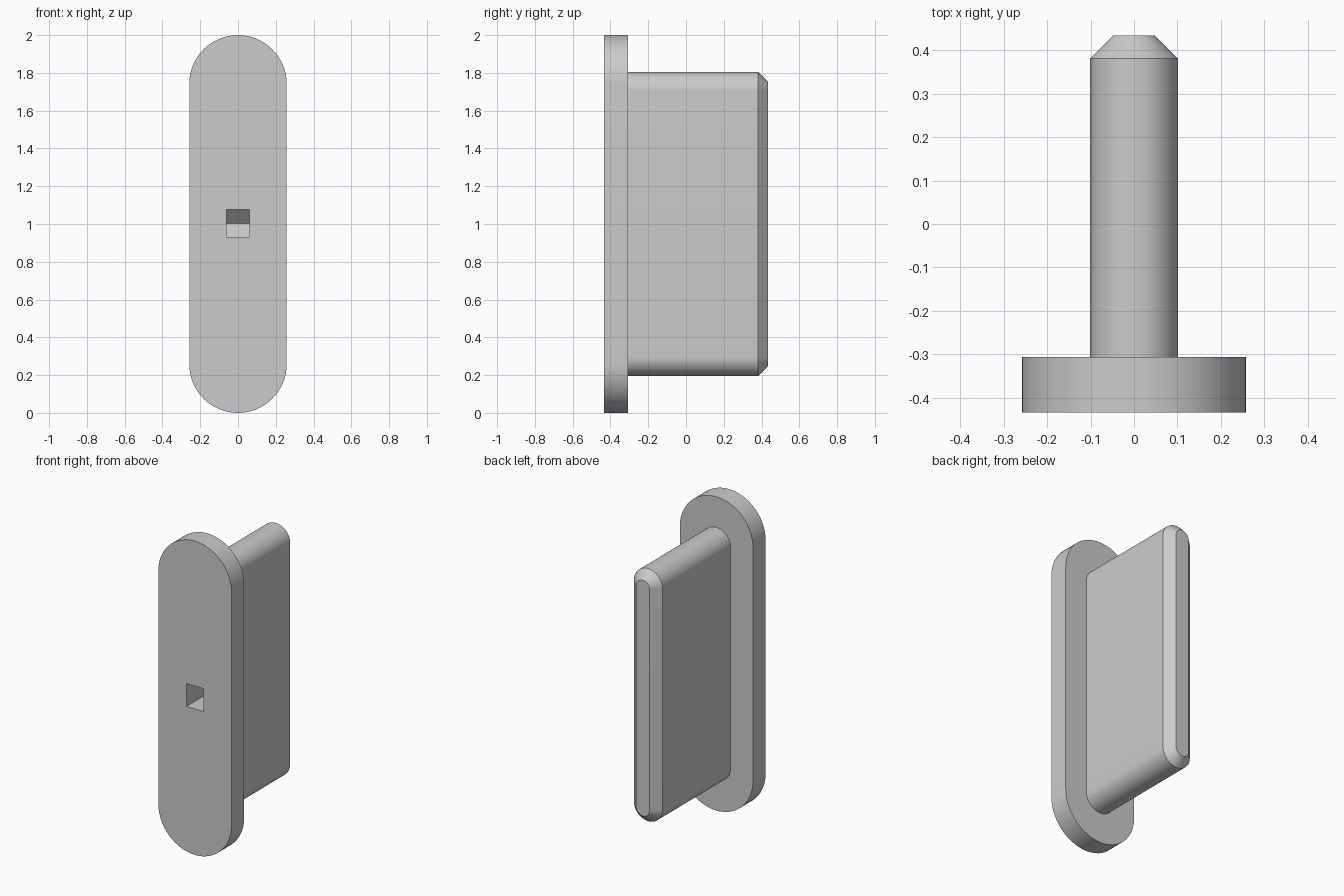
import bpy, bmesh, math

cube = bpy.data.objects.get("Cube")
if cube:
    bpy.data.objects.remove(cube, do_unlink=True)

grey = bpy.data.materials.new("plain grey")
grey.use_nodes = True
COLOUR = (0.6, 0.6, 0.6, 1)
grey.diffuse_color = COLOUR
grey.node_tree.nodes["Principled BSDF"].inputs["Base Color"].default_value = COLOUR

ARC = 32  # segments in each rounded end


def stadium(bm, radius, half_height, y):
    """Ring of vertices: a slot outline in the xz plane, centred at z = 1."""
    ring = []
    for end in (1, -1):
        for i in range(ARC + 1):
            a = math.pi * i / ARC
            x = end * radius * math.cos(a)
            z = 1 + end * (half_height - radius + radius * math.sin(a))
            ring.append(bm.verts.new((x, y, z)))
    return ring


def finish(name, bm):
    bmesh.ops.recalc_face_normals(bm, faces=bm.faces)
    mesh = bpy.data.meshes.new(name)
    bm.to_mesh(mesh)
    bm.free()
    mesh.materials.append(grey)
    obj = bpy.data.objects.new(name, mesh)
    bpy.context.collection.objects.link(obj)
    return obj


# Flange, stepped insert and chamfered tip: (radius, half height, y)
sections = [(0.258, 1.0, -0.434), (0.258, 1.0, -0.306),
            (0.101, 0.805, -0.306), (0.101, 0.805, 0.381),
            (0.048, 0.752, 0.434)]
bm = bmesh.new()
rings = [stadium(bm, *s) for s in sections]
for a, b in zip(rings, rings[1:]):
    for i in range(len(a)):
        j = (i + 1) % len(a)
        bm.faces.new((a[i], a[j], b[j], b[i]))
bm.faces.new(rings[0])
bm.faces.new(rings[-1])
plug = finish("flanged_plug", bm)

# Rectangular pocket in the front, closed by a wedge
profile = [(-0.5, 0.93), (-0.1, 0.93), (-0.03, 1.003), (-0.1, 1.076), (-0.5, 1.076)]
bm = bmesh.new()
face = bm.faces.new([bm.verts.new((-0.06, y, z)) for y, z in profile])
out = bmesh.ops.extrude_face_region(bm, geom=[face])
bmesh.ops.translate(bm, vec=(0.12, 0, 0),
                    verts=[g for g in out["geom"] if isinstance(g, bmesh.types.BMVert)])
cutter = finish("pocket_cutter", bm)
cutter.hide_render = True

cut = plug.modifiers.new("pocket", 'BOOLEAN')
cut.operation = 'DIFFERENCE'
cut.solver = 'EXACT'
cut.object = cutter
bpy.ops.object.select_all(action='DESELECT')
plug.select_set(True)
bpy.context.view_layer.objects.active = plug
bpy.ops.object.modifier_apply(modifier=cut.name)
bpy.data.objects.remove(cutter, do_unlink=True)
bpy.ops.object.shade_smooth_by_angle(angle=math.radians(30))
